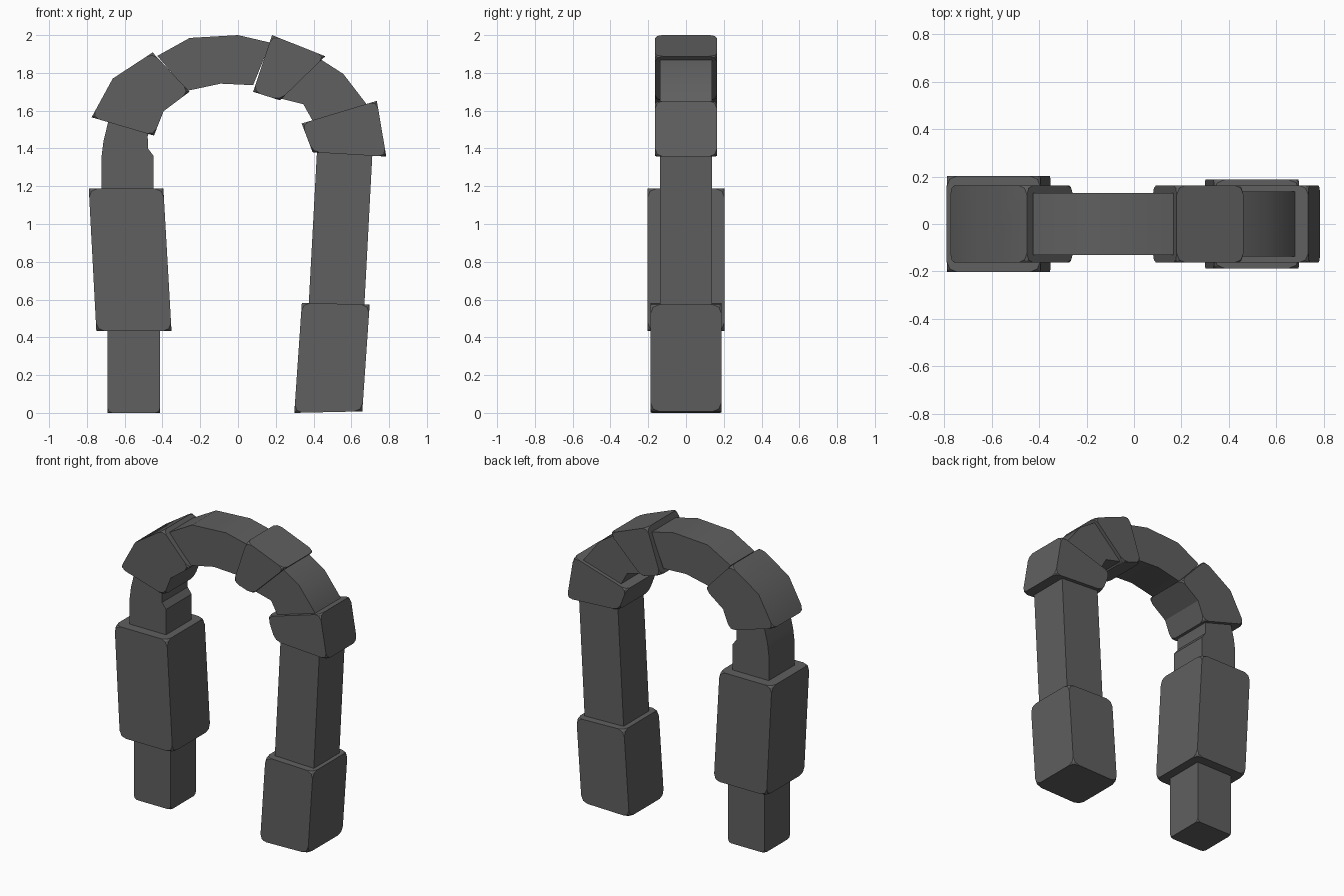
import bpy, bmesh, math

if "Cube" in bpy.data.objects:
    bpy.data.objects.remove(bpy.data.objects["Cube"])

stone = bpy.data.materials.new("dark_grey_stone")
stone.diffuse_color = (0.115, 0.115, 0.115, 1)
stone.use_nodes = True
stone.node_tree.nodes["Principled BSDF"].inputs["Base Color"].default_value = stone.diffuse_color


def block(name, pts, depth, corners=(), cut=0.04):
    """Extrude an x-z outline through y; nip off the listed outline corners."""
    bm = bmesh.new()
    front = [bm.verts.new((x, -depth, z)) for x, z in pts]
    back = [bm.verts.new((x, depth, z)) for x, z in pts]
    n = len(pts)
    bm.faces.new(front)
    bm.faces.new(back[::-1])
    for i in range(n):
        j = (i + 1) % n
        bm.faces.new((front[i], back[i], back[j], front[j]))
    nip = [v for i in corners for v in (front[i], back[i])]
    if nip:
        bmesh.ops.bevel(bm, geom=nip, offset=cut, segments=2, profile=0.5,
                        affect='VERTICES', clamp_overlap=True)
    bmesh.ops.recalc_face_normals(bm, faces=bm.faces[:])
    me = bpy.data.meshes.new(name)
    bm.to_mesh(me)
    bm.free()
    me.materials.append(stone)
    ob = bpy.data.objects.new(name, me)
    bpy.context.collection.objects.link(ob)
    bpy.ops.object.select_all(action='DESELECT')
    ob.select_set(True)
    bpy.context.view_layer.objects.active = ob
    bpy.ops.object.shade_smooth_by_angle(angle=math.radians(30))
    return ob


ALL = range(4)

# Left pillar: narrow foot, wide leaning drum, pinched neck
block("left_foot", [(-.69, 0), (-.413, 0), (-.413, .46), (-.69, .46)], .137, ALL, .025)
block("left_pillar_block", [(-.75, .433), (-.352, .433), (-.395, 1.187), (-.79, 1.187)],
      .203, ALL, .045)
block("left_neck", [(-.722, 1.15), (-.447, 1.15), (-.447, 1.36), (-.477, 1.40),
                    (-.478, 1.465), (-.455, 1.54), (-.68, 1.57), (-.712, 1.44),
                    (-.722, 1.36)], .138)

# Arch: alternating proud and recessed curved stones
block("left_arch_stone", [(-.775, 1.565), (-.445, 1.468), (-.394, 1.597), (-.257, 1.70),
                          (-.452, 1.908), (-.663, 1.77)], .163, (0, 1, 3, 4), .04)
block("top_arch_stone", [(-.427, 1.89), (-.27, 1.705), (-.092, 1.743), (.08, 1.735),
                         (.172, 1.96), (0, 2.0), (-.256, 1.985)], .13)
block("upper_right_arch_stone", [(.08, 1.70), (.222, 1.655), (.462, 1.888), (.18, 2.0)],
      .163, ALL, .04)
block("right_arch_stone", [(.222, 1.665), (.346, 1.634), (.41, 1.52), (.70, 1.58),
                           (.68, 1.635), (.557, 1.795), (.44, 1.87)], .138)
block("right_capital", [(.395, 1.38), (.785, 1.357), (.735, 1.652), (.337, 1.532)],
      .163, ALL, .04)

# Right pillar: slender shaft on a heavy leaning base
block("right_shaft", [(.373, .55), (.668, .55), (.714, 1.42), (.42, 1.42)], .138)
block("right_base", [(.298, 0), (.658, .008), (.697, .573), (.338, .583)], .187, ALL, .045)
